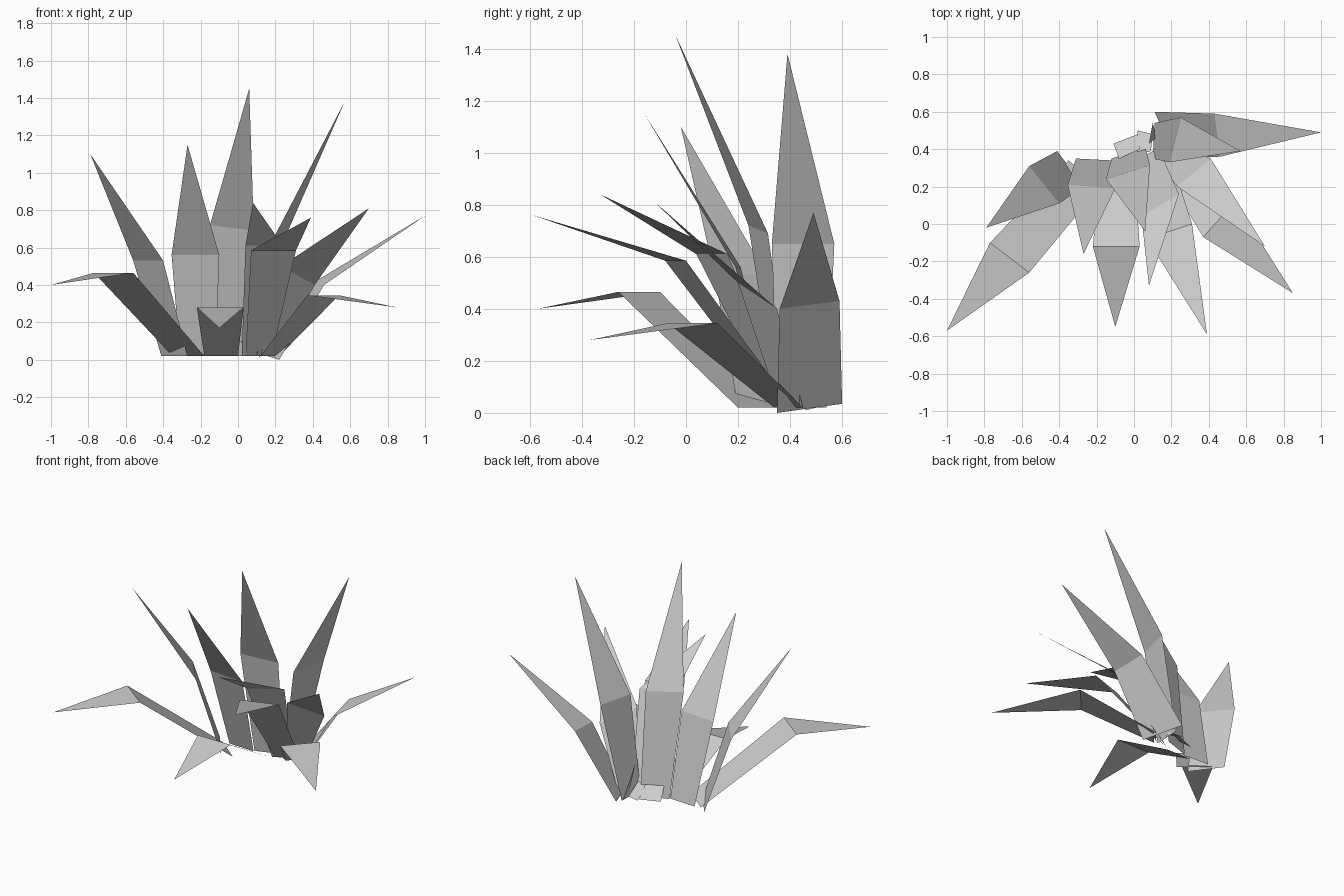
import bpy
import bmesh

default_cube = bpy.data.objects.get("Cube")
if default_cube:
    bpy.data.objects.remove(default_cube, do_unlink=True)

# One plain grey for the whole plant
leaf_grey = bpy.data.materials.new("leaf_grey")
leaf_grey.use_nodes = True
grey = (0.6, 0.6, 0.6, 1.0)
leaf_grey.diffuse_color = grey
leaf_grey.node_tree.nodes["Principled BSDF"].inputs["Base Color"].default_value = grey


def make_object(name, points, faces):
    """Flat-shaded sheet from a few corner points."""
    bm = bmesh.new()
    corners = [bm.verts.new(p) for p in points]
    for face in faces:
        bm.faces.new([corners[i] for i in face])
    bm.normal_update()
    mesh = bpy.data.meshes.new(name)
    bm.to_mesh(mesh)
    bm.free()
    mesh.materials.append(leaf_grey)
    obj = bpy.data.objects.new(name, mesh)
    bpy.context.scene.collection.objects.link(obj)
    return obj


def blade(name, root_a, root_b, bend_a, bend_b, bend_height, tip, tilt=0.0, root_height=0.02, root_tilt=0.0):
    """Leaf with a four-sided stem part, a crease at the bend and a pointed end."""
    points = [
        (*root_a, root_height),
        (*root_b, root_height + root_tilt),
        (*bend_b, bend_height + tilt),
        (*bend_a, bend_height),
        tip,
    ]
    return make_object(name, points, [(0, 1, 2, 3), (3, 2, 4)])


# Leaves on the right side
blade("right_tall_leaf", root_a=(-.41, .39), root_b=(-.27, .2),
      bend_a=(-.56, .31), bend_b=(-.4, .11), bend_height=.53, tip=(-.79, -.02, 1.1))
blade("right_drooping_leaf", root_a=(-.35, .34), root_b=(-.18, .2),
      bend_a=(-.77, -.1), bend_b=(-.56, -.26), bend_height=.465, tip=(-1, -.57, .4))
blade("right_upright_leaf", root_a=(-.31, .35), root_b=(-.12, .34),
      bend_a=(-.355, .21), bend_b=(-.1, .19), bend_height=.56, tip=(-.27, -.16, 1.15))

# Leaves in the middle
blade("front_drooping_leaf", root_a=(-.18, .33), root_b=(0, .33),
      bend_a=(-.22, -.12), bend_b=(.03, -.12), bend_height=.28, tip=(-.1, -.55, .17))
blade("centre_tall_leaf", root_a=(-.12, .35), root_b=(.06, .41),
      bend_a=(-.15, .24), bend_b=(.085, .315), bend_height=.72, tip=(.06, -.04, 1.45), tilt=-.03)
blade("centre_leaning_leaf", root_a=(.02, .34), root_b=(.13, .41),
      bend_a=(.04, .04), bend_b=(.24, .16), bend_height=.61, tip=(.08, -.33, .84))
blade("front_leaning_leaf", root_a=(.04, .35), root_b=(.18, .41),
      bend_a=(.07, -.08), bend_b=(.31, 0), bend_height=.585, tip=(.39, -.59, .76))

# Leaves on the left side
blade("left_drooping_leaf", root_a=(.12, .34), root_b=(.22, .45),
      bend_a=(.37, -.07), bend_b=(.54, .12), bend_height=.345, tip=(.85, -.37, .28))
blade("left_leaning_leaf", root_a=(.12, .36), root_b=(.2, .45),
      bend_a=(.23, .2), bend_b=(.41, .35), bend_height=.5, tip=(.7, -.12, .81), tilt=-.1)
blade("left_tall_leaf", root_a=(.1, .35), root_b=(.11, .54),
      bend_a=(.19, .33), bend_b=(.25, .57), bend_height=.65, tip=(.57, .39, 1.38))
blade("left_spreading_leaf", root_a=(.22, .35), root_b=(.11, .6),
      bend_a=(.46, .36), bend_b=(.43, .59), bend_height=.4, tip=(1, .49, .77),
      tilt=.03, root_height=0.0, root_tilt=.035)

# Small leaf stubs at the back of the root
make_object("back_stub_right",
            [(-.11, .43, .03), (.02, .48, .03), (.03, .4, .1), (-.08, .35, .1)], [(0, 1, 2, 3)])
make_object("back_stub_left",
            [(.02, .5, .03), (.1, .48, .03), (.09, .39, .1), (.02, .37, .1)], [(0, 1, 2, 3)])
make_object("back_sprout",
            [(.12, .46, .01), (.1, .54, .03), (.08, .43, .25)], [(0, 1, 2)])
